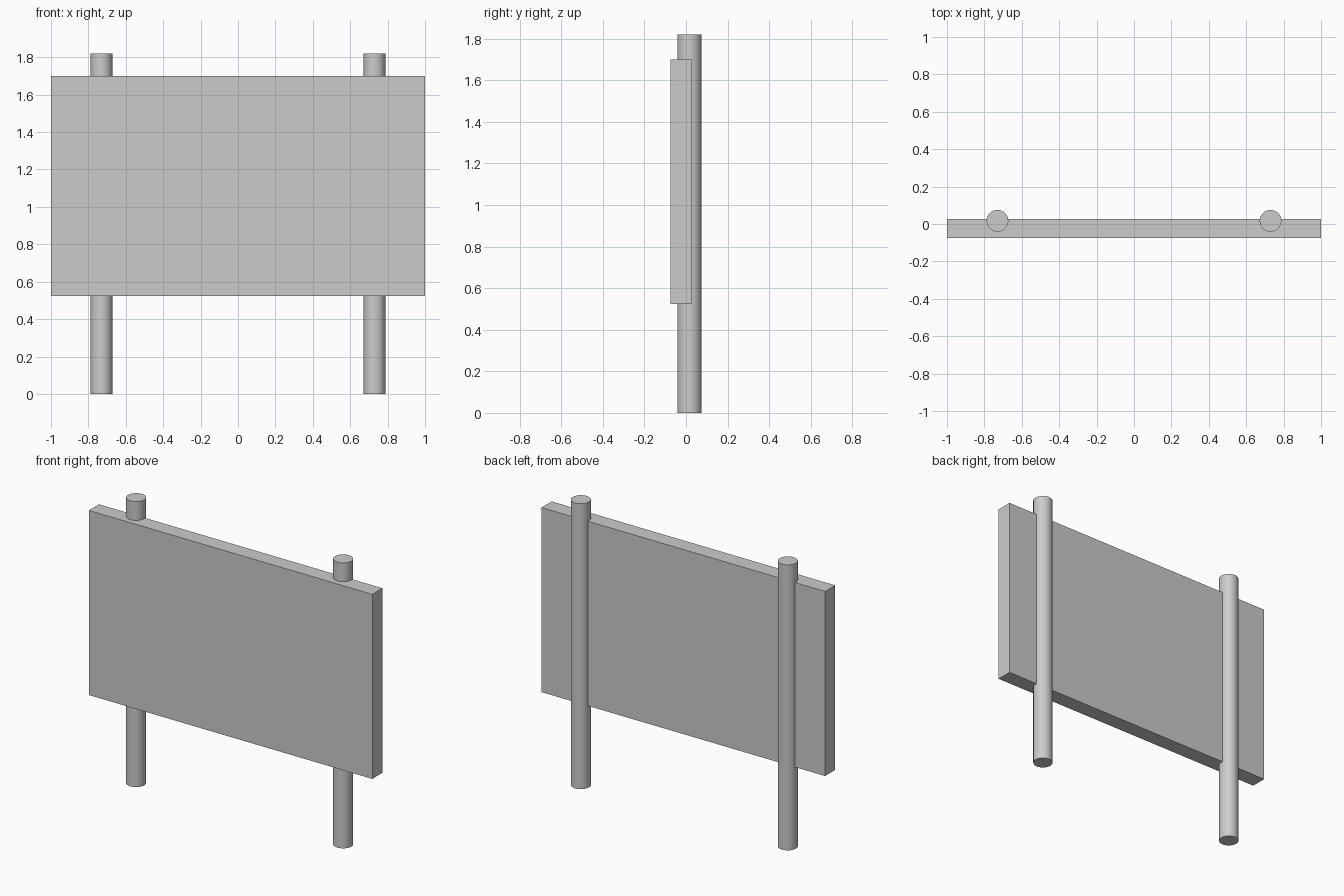
import bpy

if "Cube" in bpy.data.objects:
    bpy.data.objects.remove(bpy.data.objects["Cube"])

# Sign panel
y0, y1, z0, z1 = -0.075, 0.027, 0.523, 1.70
bpy.ops.mesh.primitive_cube_add(size=1, location=(0, (y0 + y1) / 2, (z0 + z1) / 2))
panel = bpy.context.object
panel.name = "sign_panel"
panel.scale = (2.0, y1 - y0, z1 - z0)
bpy.ops.object.transform_apply(location=False, rotation=False, scale=True)

# Round posts, partly sunk into the back of the panel
RADIUS, HEIGHT = 0.058, 1.82
for side, name in ((-1, "left_post"), (1, "right_post")):
    bpy.ops.mesh.primitive_cylinder_add(vertices=48, radius=RADIUS, depth=HEIGHT,
                                        location=(side * 0.73, 0.075 - RADIUS, HEIGHT / 2))
    bpy.context.object.name = name
    bpy.ops.object.shade_smooth_by_angle()
